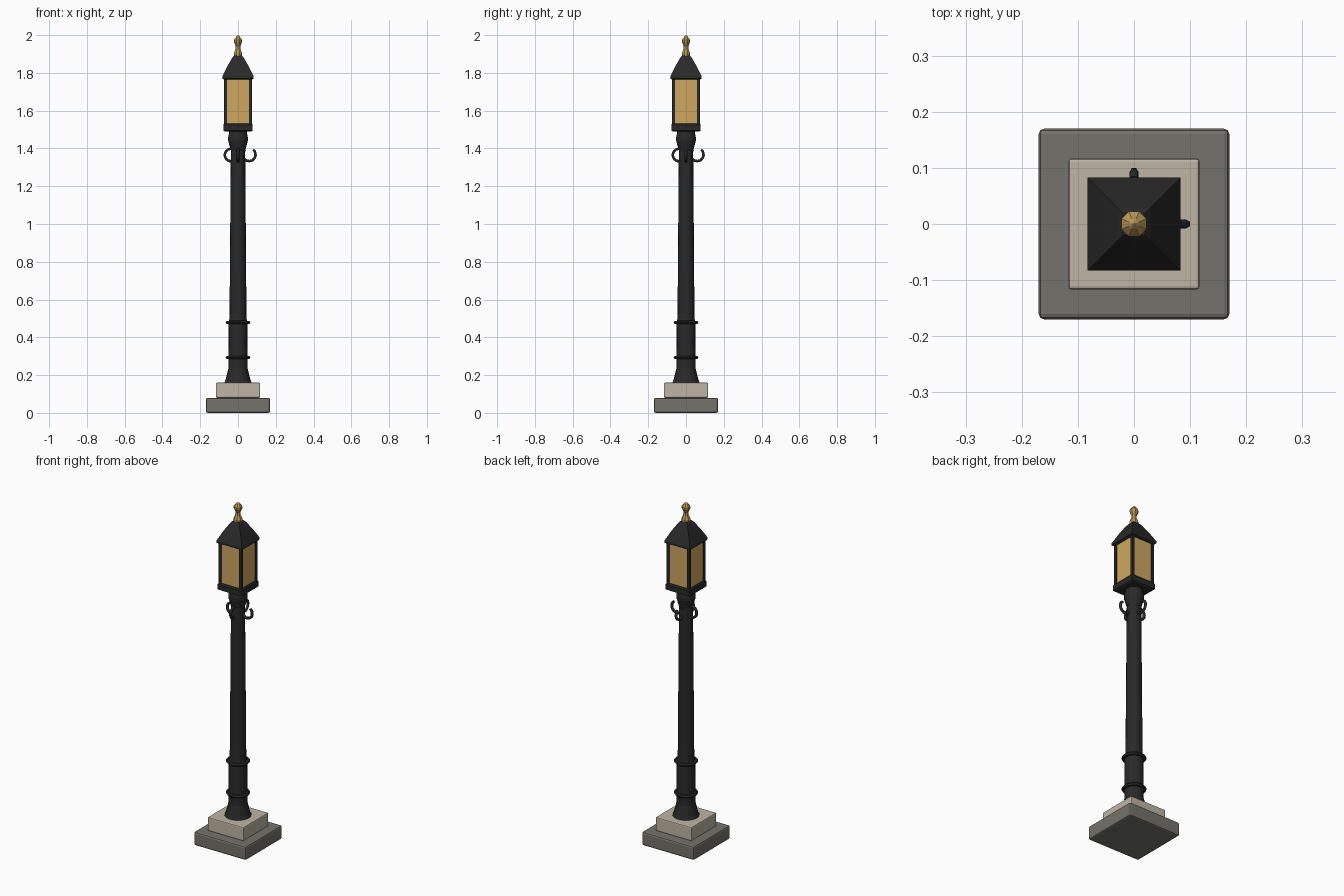
import bpy, bmesh, math
from mathutils import Vector

if "Cube" in bpy.data.objects:
    bpy.data.objects.remove(bpy.data.objects["Cube"])


def material(name, rgb):
    m = bpy.data.materials.new(name)
    m.diffuse_color = (*rgb, 1)
    m.use_nodes = True
    m.node_tree.nodes["Principled BSDF"].inputs["Base Color"].default_value = m.diffuse_color
    return m


IRON = material("black_iron", (0.022, 0.022, 0.023))
GLASS = material("amber_glass", (0.62, 0.39, 0.12))
BRASS = material("brass", (0.50, 0.32, 0.10))
STONE = material("grey_stone", (0.175, 0.17, 0.145))
PALE = material("pale_stone", (0.52, 0.46, 0.37))


def finish(bm, name, mat):
    bmesh.ops.recalc_face_normals(bm, faces=bm.faces)
    me = bpy.data.meshes.new(name)
    bm.to_mesh(me)
    bm.free()
    me.materials.append(mat)
    ob = bpy.data.objects.new(name, me)
    bpy.context.collection.objects.link(ob)
    return ob


def loft(name, profile, sides, mat, turn=0.0):
    """Stack rings of (radius, z) and close both ends."""
    bm = bmesh.new()
    rings = []
    for r, z in profile:
        rings.append([bm.verts.new((r * math.cos(turn + math.tau * i / sides),
                                    r * math.sin(turn + math.tau * i / sides), z))
                      for i in range(sides)])
    for a, b in zip(rings, rings[1:]):
        for i in range(sides):
            j = (i + 1) % sides
            bm.faces.new((a[i], a[j], b[j], b[i]))
    bm.faces.new(rings[0])
    bm.faces.new(rings[-1])
    return finish(bm, name, mat)


def square(name, profile, mat):
    """Square loft given as (half width, z)."""
    return loft(name, [(h * math.sqrt(2), z) for h, z in profile], 4, mat, math.pi / 4)


def box(name, lo, hi, mat, bevel=0.0):
    bm = bmesh.new()
    bmesh.ops.create_cube(bm, size=1)
    lo, hi = Vector(lo), Vector(hi)
    for v in bm.verts:
        v.co = (lo + hi) / 2 + v.co * (hi - lo)
    ob = finish(bm, name, mat)
    if bevel:
        mod = ob.modifiers.new("bevel", 'BEVEL')
        mod.width, mod.segments = bevel, 2
    return ob


def tube(name, points, radius, mat):
    cu = bpy.data.curves.new(name, 'CURVE')
    cu.dimensions = '3D'
    cu.bevel_depth, cu.bevel_resolution = radius, 1
    cu.use_fill_caps = True
    sp = cu.splines.new('POLY')
    sp.points.add(len(points) - 1)
    for p, co in zip(sp.points, points):
        p.co = (*co, 1)
    cu.materials.append(mat)
    ob = bpy.data.objects.new(name, cu)
    bpy.context.collection.objects.link(ob)
    return ob


# Stepped stone base
box("lower_base", (-0.17, -0.17, 0), (0.17, 0.17, 0.08), STONE, 0.01)
box("upper_base", (-0.117, -0.117, 0.08), (0.117, 0.117, 0.16), PALE, 0.006)

# Post with flared foot and swelling capital
loft("post", [(0.072, 0.16), (0.066, 0.175), (0.051, 0.235), (0.050, 0.48),
              (0.045, 0.50), (0.038, 1.39), (0.041, 1.40), (0.052, 1.44),
              (0.052, 1.46), (0.046, 1.49)], 16, IRON)

# Ring mouldings
for n, z in enumerate((0.293, 0.479)):
    loft(f"post_ring_{n}", [(0.045, z - 0.009), (0.060, z - 0.008), (0.066, z),
                            (0.060, z + 0.008), (0.045, z + 0.009)], 16, IRON)

# Scrolls around the neck: closed curls one way, open hooks the other
def arc(cx, cz, r, a0, a1, steps=14):
    angles = [math.radians(a0 + (a1 - a0) * i / steps) for i in range(steps + 1)]
    return [(cx + r * math.cos(a), cz + r * math.sin(a)) for a in angles]


curl = arc(-0.037, 1.365, 0.033, 35, 325)
hook = arc(0.059, 1.367, 0.034, 130, 412)
for axis in "xy":
    for label, path in (("curl", curl), ("hook", hook)):
        pts = [(u, 0, z) if axis == "x" else (0, u, z) for u, z in path]
        tube(f"scroll_{label}_{axis}", pts, 0.008, IRON)

# Lantern tray, corner bars, rails and glass
square("lantern_tray", [(0.070, 1.49), (0.078, 1.495), (0.078, 1.525), (0.072, 1.533)], IRON)
box("lantern_glass", (-0.068, -0.068, 1.53), (0.068, 0.068, 1.772), GLASS)
for sx in (-1, 1):
    for sy in (-1, 1):
        x, y = sorted((sx * 0.059, sx * 0.074)), sorted((sy * 0.059, sy * 0.074))
        box("corner_bar", (x[0], y[0], 1.525), (x[1], y[1], 1.775), IRON)

# Roof and finial
square("roof", [(0.074, 1.765), (0.083, 1.77), (0.083, 1.782), (0.055, 1.838),
                (0.029, 1.882), (0.020, 1.892)], IRON)
loft("finial", [(0.024, 1.888), (0.024, 1.905), (0.015, 1.925), (0.013, 1.94),
                (0.024, 1.965), (0.024, 1.975), (0.010, 1.992), (0.002, 2.0)],
     8, BRASS, math.pi / 8)
